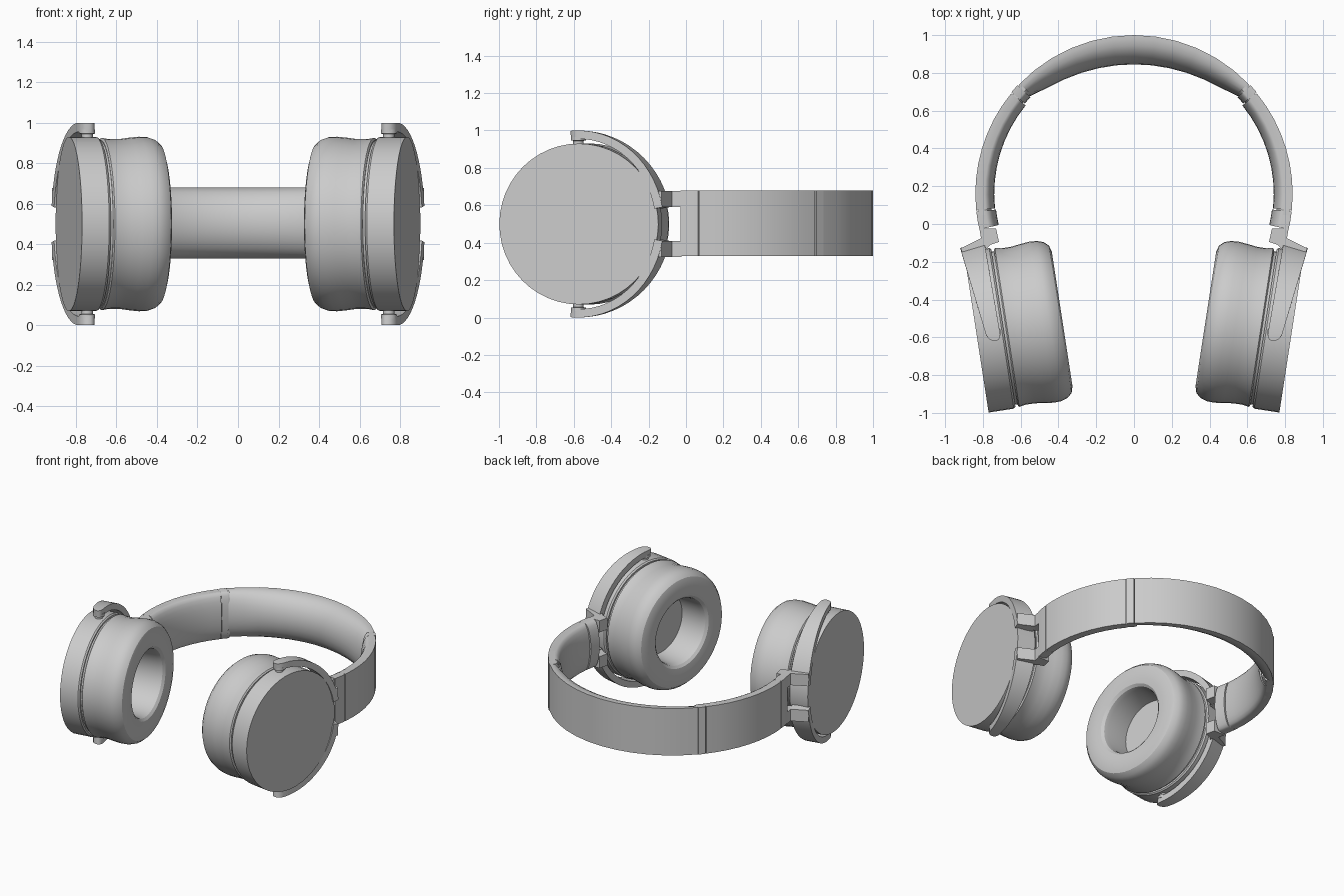
import bpy, bmesh
from math import sin, cos, pi, radians, sqrt
from mathutils import Vector

cube = bpy.data.objects.get("Cube")
if cube:
    bpy.data.objects.remove(cube, do_unlink=True)

MID = 0.5                              # height of the cup centres
BAND_R, BAND_Y = 0.84, 0.16            # headband arc radius and centre
BAND_LOW, BAND_HIGH = 0.33, 0.68


def loft(name, sections, mirror=True):
    """Skin a list of closed sections, cap both ends, mirror to the other side."""
    bm = bmesh.new()
    rings = [[bm.verts.new(p) for p in s] for s in sections]
    count = len(rings[0])
    for a, b in zip(rings, rings[1:]):
        for i in range(count):
            j = (i + 1) % count
            bm.faces.new((a[i], a[j], b[j], b[i]))
    bm.faces.new(rings[0])
    bm.faces.new(rings[-1])
    bmesh.ops.recalc_face_normals(bm, faces=bm.faces)
    mesh = bpy.data.meshes.new(name)
    bm.to_mesh(mesh)
    bm.free()
    obj = bpy.data.objects.new(name, mesh)
    bpy.context.collection.objects.link(obj)
    bpy.ops.object.select_all(action='DESELECT')
    obj.select_set(True)
    bpy.context.view_layer.objects.active = obj
    bpy.ops.object.shade_smooth_by_angle(angle=radians(32))
    if mirror:
        obj.modifiers.new("Mirror", 'MIRROR').use_mirror_merge = False
    return obj


def turned(name, profile, origin, axis, sides):
    """Round part from (distance along axis, radius) pairs."""
    axis = Vector(axis).normalized()
    u = axis.orthogonal().normalized()
    v = axis.cross(u)
    steps = [2 * pi * i / sides for i in range(sides)]
    return loft(name, [[Vector(origin) + axis * t + (u * cos(a) + v * sin(a)) * r
                        for a in steps] for t, r in profile])


def band(name, start, end, steps, edge, depth, radius=BAND_R, mirror=True):
    """Headband piece: flat outside, padded bulge inside; depth varies along it."""
    half, mid = (BAND_HIGH - BAND_LOW) / 2, (BAND_HIGH + BAND_LOW) / 2
    sections = []
    for i in range(steps + 1):
        f = i / steps
        a = radians(start + (end - start) * f)
        outline = [(radius, BAND_LOW), (radius, BAND_HIGH)]
        for k in range(13):
            b = pi * k / 12
            outline.append((BAND_R - edge - (depth(f) - edge) * sin(b),
                            mid + half * cos(b)))
        sections.append([(r * cos(a), BAND_Y + r * sin(a), z) for r, z in outline])
    return loft(name, sections, mirror)


# Ear cups: outer shell, recessed core and cushion on one tilted axis
cup_origin = (0.835, -0.573, MID)
cup_axis = (-0.988, 0.152, 0)
turned("cup_shells", [(0, 0.43), (0.135, 0.43), (0.145, 0.422)],
       cup_origin, cup_axis, 48)
turned("cup_cores", [(0.13, 0.41), (0.18, 0.41)], cup_origin, cup_axis, 48)
cushion = [(0.158, 0.415), (0.165, 0.425), (0.20, 0.419), (0.25, 0.419),
           (0.30, 0.426), (0.35, 0.431), (0.39, 0.429), (0.425, 0.417),
           (0.45, 0.395), (0.46, 0.36), (0.46, 0.30), (0.455, 0.26),
           (0.44, 0.243), (0.41, 0.235), (0.24, 0.225)]
turned("ear_cushions", cushion, cup_origin, cup_axis, 48)

# Headband: padded centre, sleeves at the joints, side pieces and end stubs
band("headband_centre", 43.2, 136.8, 12, 0.02,
     lambda f: 0.085 + 0.07 * sin(pi * f) ** 0.6 if 0 < f < 1 else 0.085,
     mirror=False)
band("headband_sleeves", 39.6, 43, 1, 0.05, lambda f: 0.09, radius=BAND_R + 0.003)
band("headband_sides", -6, 39.2, 8, 0.05, lambda f: 0.10)
band("headband_joint_cores", -8, 44, 8, 0.045, lambda f: 0.08, radius=BAND_R - 0.01)
band("headband_stubs", -13, -6.5, 2, 0.05, lambda f: 0.105)


# Forked yokes: tapered arcs above and below each cup, rounded at the tips
def yoke(name, side):
    stations = [(10.4 + 80.6 * i / 14, 1) for i in range(15)]
    stations += [(92.8, 0.88), (94.3, 0.65), (95.2, 0.3)]
    sections = []
    for angle, width in stations:
        a = radians(angle)
        lean = 0.02 * max(0, cos(a))
        ring = []
        for r, outer in ((0.455, 0), (0.5, 0), (0.5, 1), (0.455, 1)):
            y = -0.575 + 0.95 * r * cos(a)
            along = y + 0.6
            x_in, x_out = 0.705 + 0.18 * along, 0.78 + 0.285 * along
            centre, half = (x_in + x_out) / 2, (x_out - x_in) / 2 * width
            ring.append((centre + (half if outer else -half),
                         y + (-lean if outer else lean),
                         MID + side * r * sin(a)))
        sections.append(ring)
    return loft(name, sections)


# Prongs join the stubs to the yokes, leaving an open slot between them
prong = [(0.818, -0.025), (0.81, -0.075), (0.918, -0.13), (0.90, -0.17),
         (0.79, -0.14), (0.76, -0.11), (0.715, -0.095), (0.73, -0.025)]
for label, side in (("upper", 1), ("lower", -1)):
    yoke(label + "_yokes", side)
    loft(label + "_prongs", [[(x, y, MID + side * h) for x, y in prong]
                             for h in (0.09, 0.177)])
    turned(label + "_pivot_pins", [(0, 0.028), (0.035, 0.028), (0.036, 0.04), (0.056, 0.04)],
           (0.745, -0.575, MID + side * 0.41), (0, 0, side), 16)
